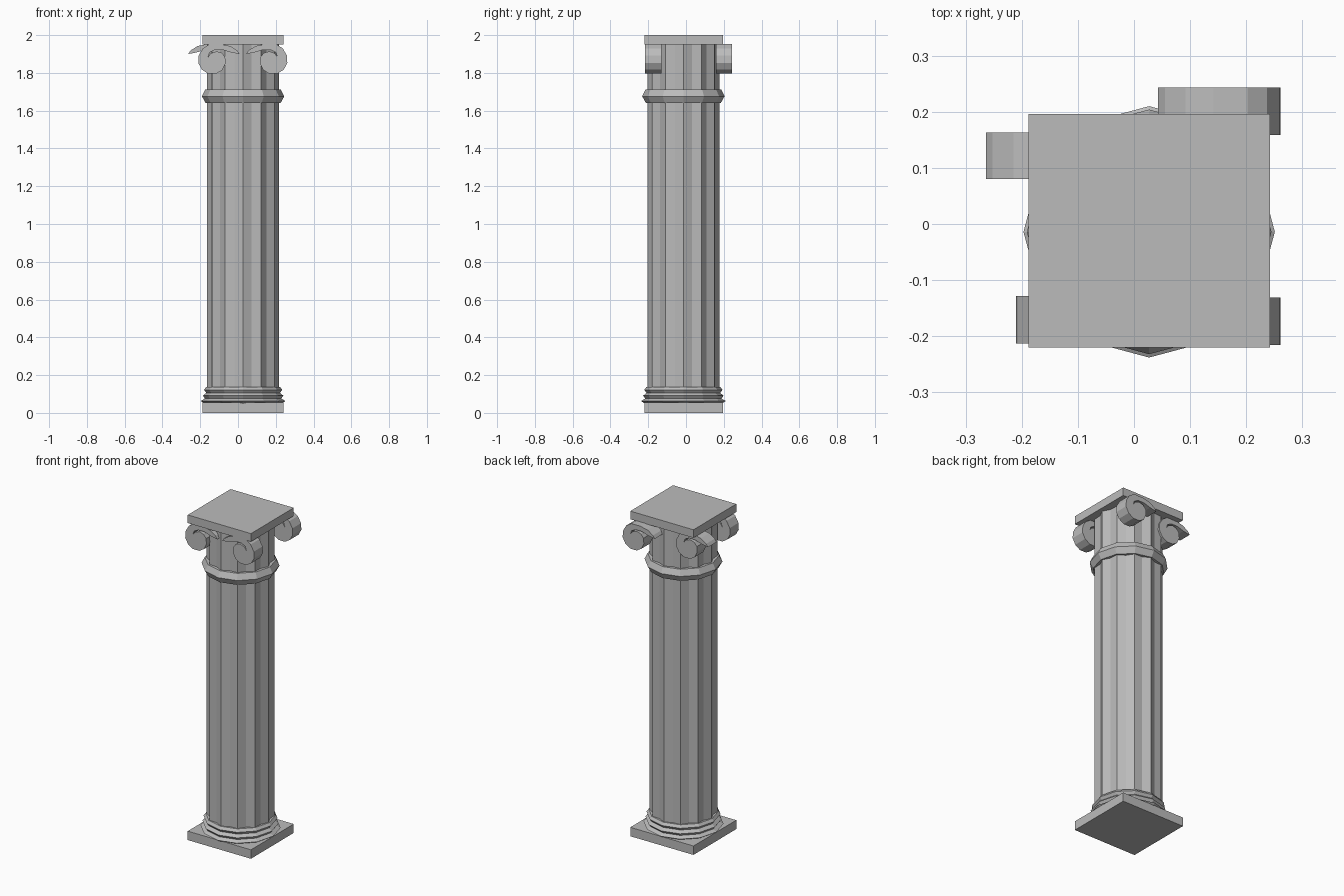
import bpy, bmesh, math

if "Cube" in bpy.data.objects:
    bpy.data.objects.remove(bpy.data.objects["Cube"])

CX, CY = 0.027, -0.014          # column axis
stone = bpy.data.materials.new("grey stone")
stone.diffuse_color = (0.5, 0.5, 0.5, 1)
stone.use_nodes = True
stone.node_tree.nodes["Principled BSDF"].inputs["Base Color"].default_value = stone.diffuse_color


def finish(name, bm):
    bmesh.ops.recalc_face_normals(bm, faces=bm.faces)
    me = bpy.data.meshes.new(name)
    bm.to_mesh(me)
    bm.free()
    me.materials.append(stone)
    ob = bpy.data.objects.new(name, me)
    bpy.context.collection.objects.link(ob)
    return ob


def slab(name, z0, z1):
    bm = bmesh.new()
    bmesh.ops.create_cube(bm, size=1)
    for v in bm.verts:
        v.co = (CX + v.co.x * 0.43, -0.012 + v.co.y * 0.416,
                (z0 + z1) / 2 + v.co.z * (z1 - z0))
    return finish(name, bm)


def turned(name, profile, sides=12, flute=1.0):
    """Stack of faceted rings; flute < 1 pulls every second corner inward."""
    bm = bmesh.new()
    rings = []
    for r, z in profile:
        ring = []
        for i in range(sides):
            a = 2 * math.pi * i / sides
            k = r * (flute if i % 2 else 1)
            ring.append(bm.verts.new((CX + k * math.cos(a), CY + k * math.sin(a), z)))
        rings.append(ring)
    for lo, hi in zip(rings, rings[1:]):
        for i in range(sides):
            j = (i + 1) % sides
            bm.faces.new((lo[i], lo[j], hi[j], hi[i]))
    bm.faces.new(rings[0])
    bm.faces.new(rings[-1])
    return finish(name, bm)


# Scroll outline around the curl centre, tail pointing to -x
SCROLL = [(-.144, .038), (-.132, .056), (-.095, .080), (-.045, .090), (.015, .090),
          (.050, .068), (.072, .030), (.074, -.010), (.055, -.045), (.022, -.066),
          (-.022, -.066), (-.053, -.047), (-.070, -.012), (-.068, .022),
          (-.050, .044), (-.022, .052), (.008, .042), (.022, .022),
          (.014, .046), (-.014, .060), (-.055, .060), (-.100, .046)]


def scroll(name, x, y0, y1, side):
    bm = bmesh.new()
    face = bm.faces.new([bm.verts.new((x + side * px, y0, 1.862 + pz)) for px, pz in SCROLL])
    ext = bmesh.ops.extrude_face_region(bm, geom=[face], use_keep_orig=True)
    for g in ext["geom"]:
        if isinstance(g, bmesh.types.BMVert):
            g.co.y = y1
    return finish(name, bm)


# Square slabs at both ends
slab("plinth", 0.0, 0.055)
slab("top_slab", 1.95, 2.0)

# Fluted shaft
turned("shaft", [(0.191, 0.05), (0.191, 1.955)], sides=24, flute=0.912)

# Stepped base mouldings and neck band
turned("base_moulding", [(0.205, 0.05), (0.224, 0.063), (0.202, 0.076), (0.213, 0.091),
                         (0.195, 0.106), (0.207, 0.122), (0.195, 0.138)])
turned("neck_band", [(0.198, 1.64), (0.218, 1.676), (0.200, 1.712)])

# Corner scrolls of the capital
scroll("front_right_scroll", 0.187, -0.216, -0.131, 1)
scroll("front_left_scroll", -0.136, -0.213, -0.128, -1)
scroll("back_right_scroll", 0.187, 0.159, 0.243, 1)
scroll("back_left_scroll", -0.120, 0.080, 0.163, 1)
